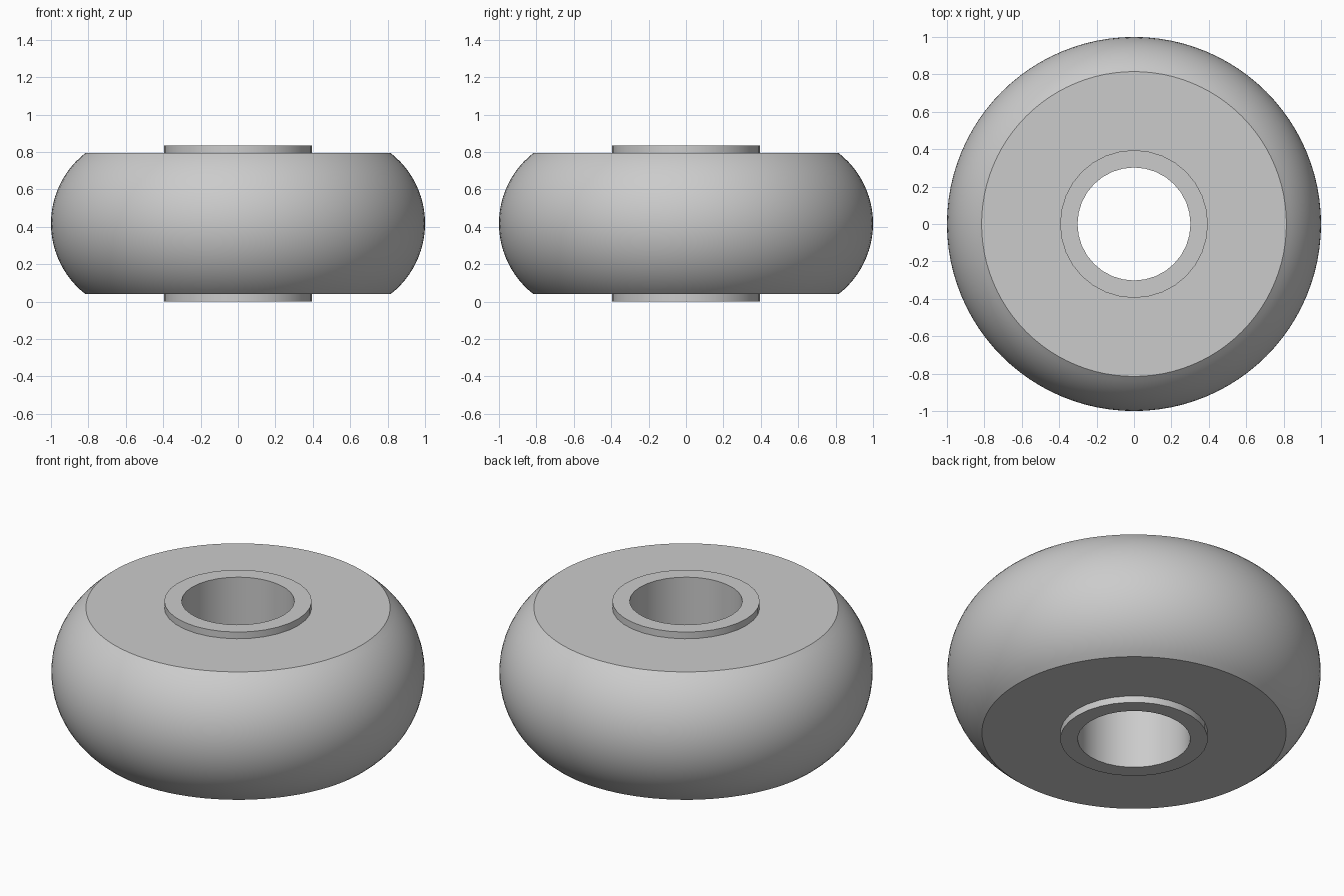
import bpy, bmesh, math
from math import sin, cos, pi

cube = bpy.data.objects.get("Cube")
if cube:
    bpy.data.objects.remove(cube, do_unlink=True)

HEIGHT = 0.835
MID = HEIGHT / 2

grey = bpy.data.materials.new("light grey")
grey.use_nodes = True
grey.diffuse_color = (0.6, 0.6, 0.6, 1)
grey.node_tree.nodes["Principled BSDF"].inputs["Base Color"].default_value = (0.6, 0.6, 0.6, 1)


def lathe(name, profile, steps):
    """Revolve a closed (radius, z) profile around the z axis."""
    bm = bmesh.new()
    rings = []
    for i in range(steps):
        a = 2 * pi * i / steps
        rings.append([bm.verts.new((r * cos(a), r * sin(a), z)) for r, z in profile])
    n = len(profile)
    for i, ring in enumerate(rings):
        nxt = rings[(i + 1) % steps]
        for j in range(n):
            k = (j + 1) % n
            bm.faces.new((ring[j], nxt[j], nxt[k], ring[k]))
    bmesh.ops.recalc_face_normals(bm, faces=bm.faces)
    mesh = bpy.data.meshes.new(name)
    bm.to_mesh(mesh)
    bm.free()
    mesh.materials.append(grey)
    obj = bpy.data.objects.new(name, mesh)
    bpy.context.collection.objects.link(obj)
    bpy.ops.object.select_all(action='DESELECT')
    obj.select_set(True)
    bpy.context.view_layer.objects.active = obj
    bpy.ops.object.shade_smooth_by_angle(angle=math.radians(30))
    return obj


# Roller body: flat sides and a circular crown
half, rim = 0.378, 0.815
sag = 1 - rim
radius = (half ** 2 + sag ** 2) / (2 * sag)
sweep = math.asin(half / radius)
crown = []
for i in range(25):
    a = sweep * (i / 12 - 1)
    crown.append((1 - radius + radius * cos(a), MID + radius * sin(a)))
lathe("roller_body", [(0.36, MID - half)] + crown + [(0.36, MID + half)], 96)

# Hub sleeve: open tube standing slightly proud on both sides
lathe("hub_sleeve", [(0.302, 0), (0.395, 0), (0.395, HEIGHT), (0.302, HEIGHT)], 32)
